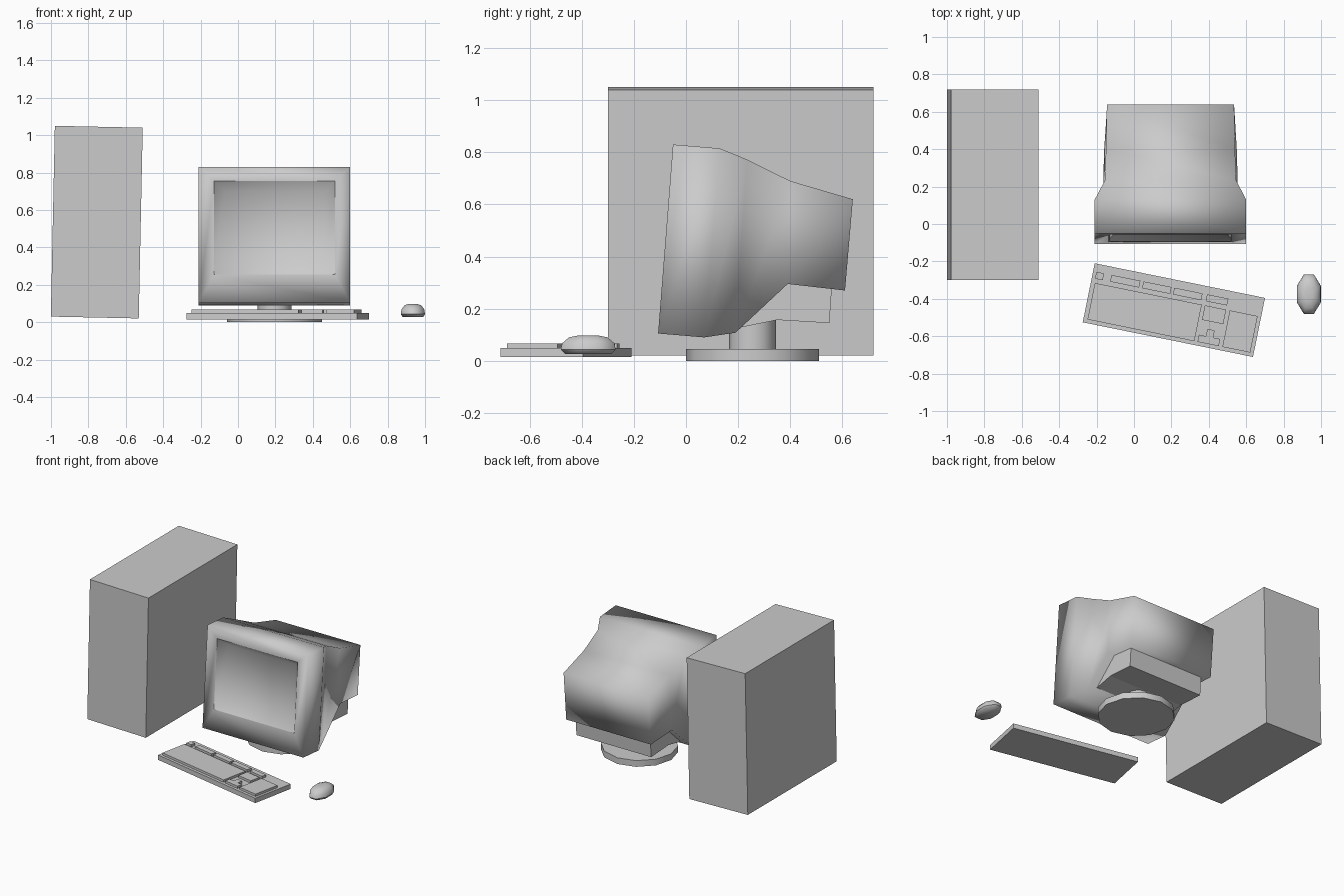
import bpy, bmesh, math
from mathutils import Matrix, Vector

if "Cube" in bpy.data.objects:
    bpy.data.objects.remove(bpy.data.objects["Cube"])


def finish(name, bm, smooth=False):
    bmesh.ops.recalc_face_normals(bm, faces=bm.faces[:])
    for f in bm.faces:
        f.smooth = smooth
    mesh = bpy.data.meshes.new(name)
    bm.to_mesh(mesh)
    bm.free()
    ob = bpy.data.objects.new(name, mesh)
    bpy.context.collection.objects.link(ob)
    return ob


def bridge(bm, a, b):
    n = len(a)
    return [bm.faces.new((a[i], a[(i + 1) % n], b[(i + 1) % n], b[i])) for i in range(n)]


def box(name, size, matrix):
    bm = bmesh.new()
    bmesh.ops.create_cube(bm, size=1, matrix=matrix @ Matrix.Diagonal((*size, 1)))
    return finish(name, bm)


def lathe(name, profile, centre, sides):
    bm = bmesh.new()
    rings = [[bm.verts.new((centre[0] + r * math.cos(2 * math.pi * i / sides),
                            centre[1] + r * math.sin(2 * math.pi * i / sides), z))
              for i in range(sides)] for r, z in profile]
    for a, b in zip(rings, rings[1:]):
        bridge(bm, a, b)
    bm.faces.new(rings[0])
    bm.faces.new(rings[-1])
    ob = finish(name, bm, True)
    bpy.ops.object.select_all(action='DESELECT')
    ob.select_set(True)
    bpy.context.view_layer.objects.active = ob
    bpy.ops.object.shade_smooth_by_angle(angle=math.radians(50))
    return ob


# Tower, leaning very slightly
box("tower_case", (0.47, 1.02, 1.02),
    Matrix.Translation((-0.755, 0.21, 0.535)) @ Matrix.Rotation(math.radians(1.2), 4, 'Y'))

# Monitor: lofted tilted sections, from recessed screen outward and back
CX = 0.195


def front_y(z):
    return -0.105 + (z - 0.105) * 0.0759


# (top y, top z, bottom y, bottom z, top half width, bottom half width)
sections = [
    (front_y(0.70) + 0.06, 0.70, front_y(0.315) + 0.06, 0.315, 0.27, 0.27),
    (front_y(0.755), 0.755, front_y(0.255), 0.255, 0.323, 0.323),
    (-0.05, 0.83, -0.107, 0.105, 0.405, 0.405),
    (0.13, 0.815, 0.07, 0.09, 0.405, 0.405),
    (0.235, 0.772, 0.19, 0.108, 0.35, 0.36),
    (0.40, 0.69, 0.39, 0.295, 0.345, 0.355),
    (0.64, 0.62, 0.61, 0.27, 0.34, 0.34),
]
bm = bmesh.new()
rings = []
for ty, tz, by, bz, tw, bw in sections:
    rings.append([bm.verts.new(p) for p in ((CX - bw, by, bz), (CX + bw, by, bz),
                                           (CX + tw, ty, tz), (CX - tw, ty, tz))])
for a, b in zip(rings, rings[1:]):
    bridge(bm, a, b)
bm.faces.new(rings[0])
bm.faces.new(rings[-1])
for i in range(4):
    bm.edges.get((rings[1][i], rings[1][(i + 1) % 4])).smooth = False
finish("monitor_shell", bm, True)

# Housing under the rear of the monitor
bm = bmesh.new()
profile = [(0.17, 0.12), (0.35, 0.157), (0.55, 0.145), (0.56, 0.29), (0.40, 0.31)]
left, right = ([bm.verts.new((CX + s * 0.3, y, z)) for y, z in profile] for s in (-1, 1))
bridge(bm, left, right)
bm.faces.new(left)
bm.faces.new(right)
finish("monitor_lower_housing", bm)

# Swivel stand
lathe("stand_base", [(0.255, 0), (0.255, 0.045)], (CX, 0.255), 12)
lathe("stand_neck", [(0.09, 0.04), (0.09, 0.2)], (CX, 0.255), 12)

# Keyboard, with key groups placed from its back left corner
corner = Matrix.Translation((-0.21, -0.21, 0)) @ Matrix.Rotation(math.radians(-11.5), 4, 'Z')


def board(name, u0, u1, v0, v1, z0, z1):
    mid = Vector(((u0 + u1) / 2, -(v0 + v1) / 2, (z0 + z1) / 2))
    return box(name, (u1 - u0, v1 - v0, z1 - z0), corner @ Matrix.Translation(mid))


board("keyboard_body", 0, 0.929, 0, 0.322, 0.015, 0.05)
keys = {
    "escape_key": (0.018, 0.06, 0.043, 0.08),
    "function_keys_1": (0.10, 0.258, 0.043, 0.08),
    "function_keys_2": (0.275, 0.428, 0.043, 0.08),
    "function_keys_3": (0.443, 0.597, 0.043, 0.08),
    "function_keys_4": (0.622, 0.738, 0.043, 0.08),
    "main_keys": (0.022, 0.605, 0.103, 0.302),
    "navigation_keys": (0.622, 0.738, 0.103, 0.182),
    "arrow_keys_row": (0.622, 0.738, 0.263, 0.302),
    "arrow_key_up": (0.66, 0.70, 0.224, 0.263),
    "number_pad": (0.758, 0.91, 0.103, 0.302),
}
for name, rect in keys.items():
    board(name, *rect, 0.045, 0.067)

# Mouse: stacked octagonal ovals
mouse = lathe("mouse", [(0.9, 0.027), (1.06, 0.043), (1.0, 0.068), (0.74, 0.09), (0.36, 0.098)],
              (0, 0), 8)
turn = Matrix.Rotation(math.pi / 8, 4, 'Z')
mouse.data.transform(Matrix.Translation((0.935, -0.375, 0)) @ Matrix.Diagonal((0.066, 0.108, 1, 1)) @ turn)
for p in mouse.data.polygons:
    p.use_smooth = True
